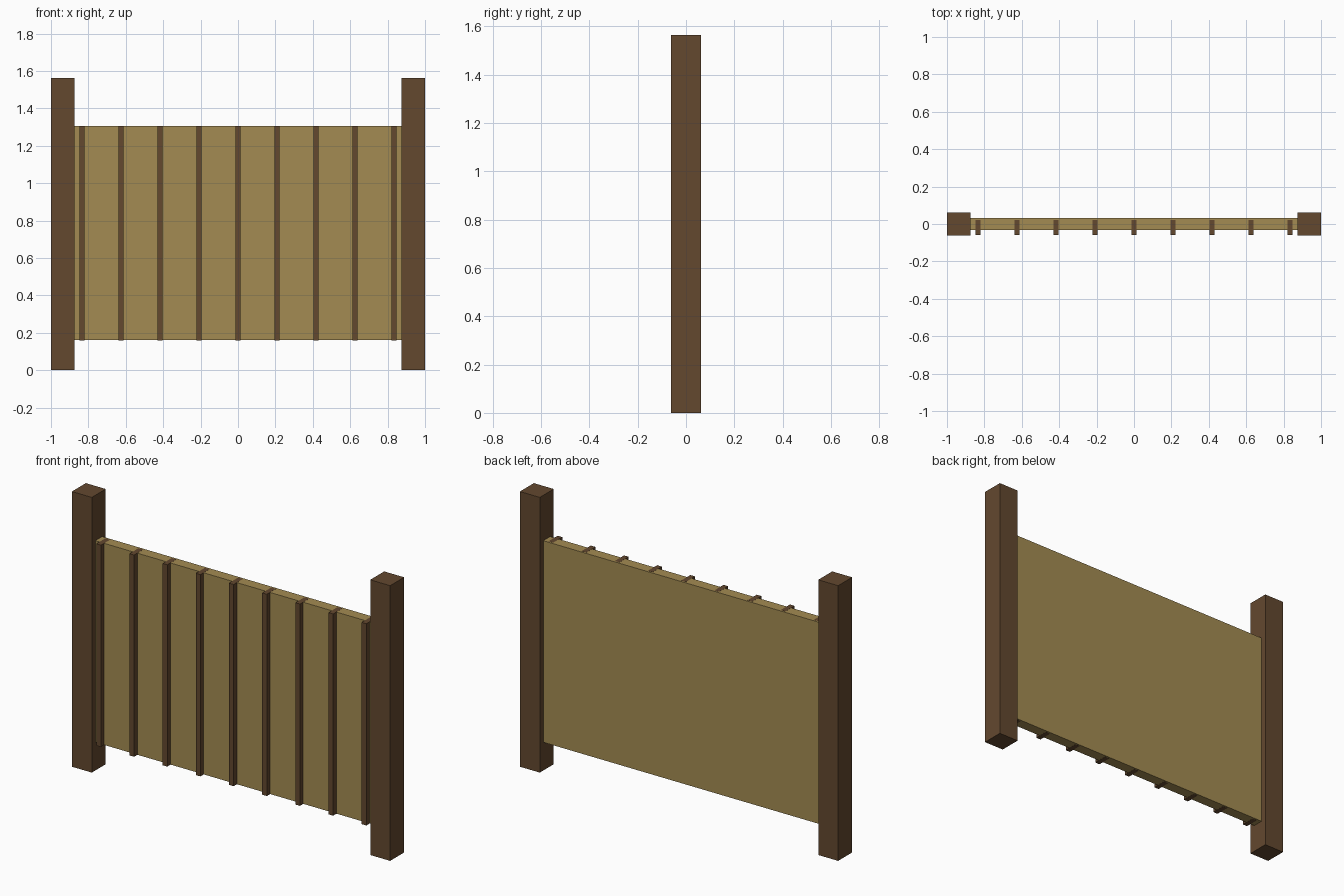
import bpy

if "Cube" in bpy.data.objects:
    bpy.data.objects.remove(bpy.data.objects["Cube"])


def material(name, color):
    m = bpy.data.materials.new(name)
    m.diffuse_color = color
    m.use_nodes = True
    m.node_tree.nodes["Principled BSDF"].inputs["Base Color"].default_value = m.diffuse_color
    return m


dark_wood = material("dark_wood", (0.125, 0.065, 0.028, 1))
light_wood = material("light_wood", (0.37, 0.26, 0.085, 1))


def box(name, x, y, z, mat):
    """Box from (min, max) ranges on each axis."""
    bpy.ops.mesh.primitive_cube_add(size=1, location=[(a + b) / 2 for a, b in (x, y, z)])
    ob = bpy.context.object
    ob.name = name
    ob.scale = [b - a for a, b in (x, y, z)]
    bpy.ops.object.transform_apply(location=False, rotation=False, scale=True)
    ob.data.materials.append(mat)


POST_W = 0.125
BOTTOM, TOP = 0.16, 1.305

# End posts
box("left_post", (-1, -1 + POST_W), (-0.0625, 0.0625), (0, 1.563), dark_wood)
box("right_post", (1 - POST_W, 1), (-0.0625, 0.0625), (0, 1.563), dark_wood)

# Fence panel between the posts
box("panel", (-1 + POST_W, 1 - POST_W), (-0.031, 0.031), (BOTTOM, TOP), light_wood)

# Vertical battens let into the front of the panel
for i in range(9):
    cx = (i - 4) * 0.2085
    box(f"batten_{i + 1}", (cx - 0.0145, cx + 0.0145), (-0.06, 0.022),
        (BOTTOM - 0.0005, TOP + 0.0005), dark_wood)
